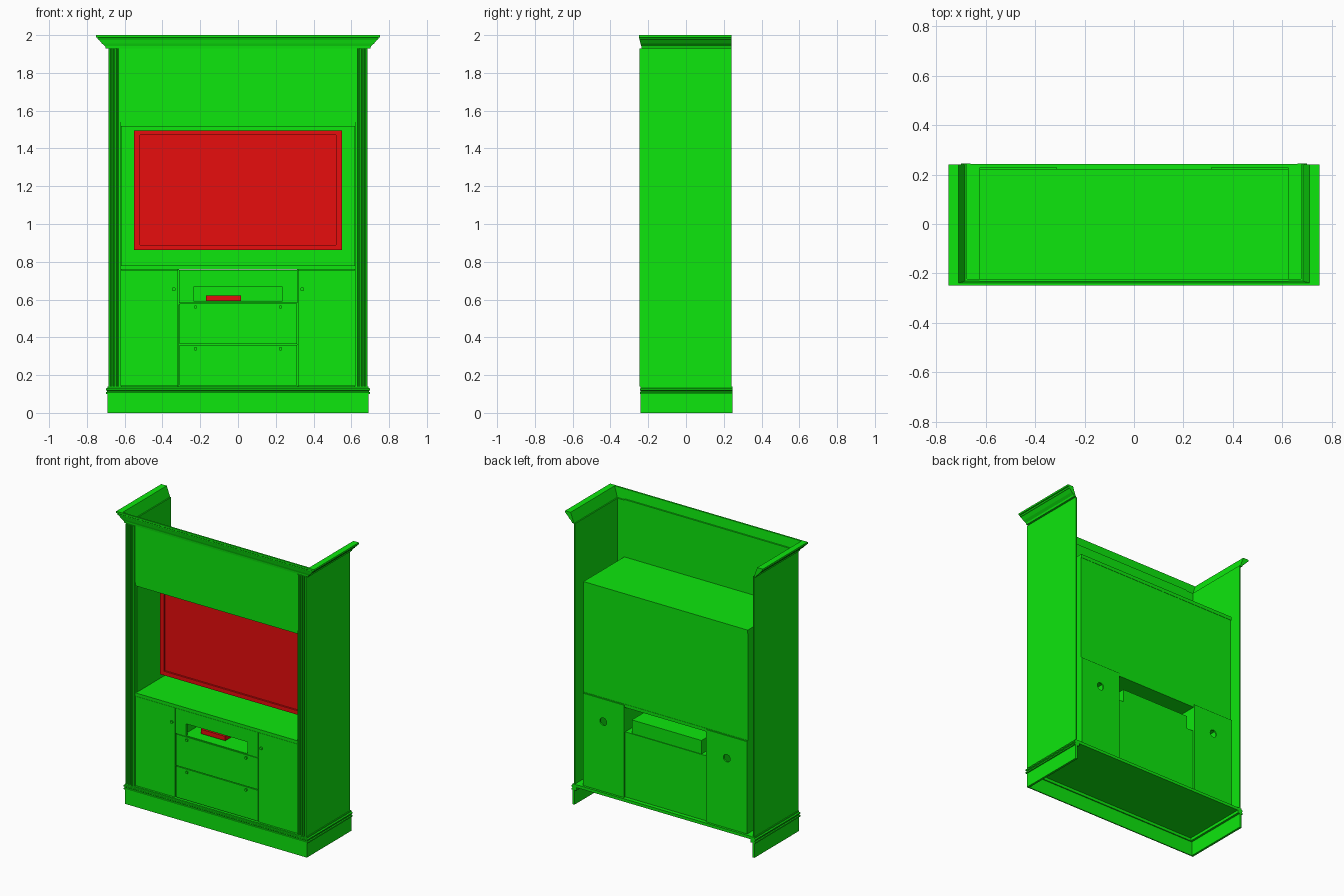
import bpy, bmesh, math
from mathutils import Matrix

cube = bpy.data.objects.get("Cube")
if cube:
    bpy.data.objects.remove(cube, do_unlink=True)


def material(name, color):
    m = bpy.data.materials.new(name)
    m.use_nodes = True
    m.diffuse_color = color
    m.node_tree.nodes["Principled BSDF"].inputs["Base Color"].default_value = color
    return m


GREEN = material("bright green", (0.004, 0.8, 0.004, 1))
RED = material("bright red", (0.8, 0.004, 0.004, 1))


def finish(name, bm, mat):
    bmesh.ops.recalc_face_normals(bm, faces=bm.faces[:])
    mesh = bpy.data.meshes.new(name)
    bm.to_mesh(mesh)
    bm.free()
    mesh.materials.append(mat)
    ob = bpy.data.objects.new(name, mesh)
    bpy.context.collection.objects.link(ob)
    return ob


def box(name, x, y, z, mat=GREEN):
    """Box from (min, max) pairs on each axis."""
    bm = bmesh.new()
    bmesh.ops.create_cube(bm, size=1)
    for v in bm.verts:
        for i, (lo, hi) in enumerate((x, y, z)):
            v.co[i] = lo if v.co[i] < 0 else hi
    return finish(name, bm, mat)


def frame(name, xr, zr, y, border, mat=GREEN):
    """Four bars around a rectangular opening; border = (side, bottom, top)."""
    side, low, high = border
    inner = (zr[0] + low, zr[1] - high)
    box(name + "_left", (xr[1] - side, xr[1]), y, inner, mat)
    box(name + "_right", (xr[0], xr[0] + side), y, inner, mat)
    box(name + "_bottom", xr, y, (zr[0], inner[0]), mat)
    box(name + "_top", xr, y, (inner[1], zr[1]), mat)


def disc(name, x, y, z, radius, depth):
    """Cylinder lying along y."""
    bm = bmesh.new()
    turn = Matrix.Translation((x, y, z)) @ Matrix.Rotation(math.pi / 2, 4, 'X')
    bmesh.ops.create_cone(bm, cap_ends=True, segments=20, radius1=radius,
                          radius2=radius, depth=depth, matrix=turn)
    return finish(name, bm, GREEN)


def moulding(name, profile, half, front, back, front_scale):
    """Sweep a closed (offset, z) profile around the front and both sides."""
    bm = bmesh.new()
    rows = []
    for off, z in profile:
        x, y = half + off, front - off * front_scale
        rows.append([bm.verts.new(p) for p in
                     ((-x, back, z), (-x, y, z), (x, y, z), (x, back, z))])
    for a, b in zip(rows, rows[1:] + rows[:1]):
        for i in range(3):
            bm.faces.new((a[i], a[i + 1], b[i + 1], b[i]))
    for end in (0, 3):
        bm.faces.new([r[end] for r in rows])
    return finish(name, bm, GREEN)


def pilaster(name, side):
    """Fluted front post, extruded upwards."""
    outline = [(0.62, -0.222), (0.62, -0.24), (0.632, -0.24)]
    for x in (0.632, 0.652, 0.668):
        outline += [(x, -0.245), (x + 0.003, -0.237),
                    (x + 0.007, -0.237), (x + 0.01, -0.245)]
    outline += [(0.685, -0.245), (0.685, -0.222)]
    bm = bmesh.new()
    face = bm.faces.new([bm.verts.new((side * x, y, 0.14)) for x, y in outline])
    ext = bmesh.ops.extrude_face_region(bm, geom=[face])
    for v in ext["geom"]:
        if isinstance(v, bmesh.types.BMVert):
            v.co.z = 1.93
    return finish(name, bm, GREEN)


# Base: plinth, ribbed moulding and floor
moulding("plinth", [(0, 0), (0, 0.1), (-0.015, 0.1), (-0.015, 0)],
         0.692, -0.24, 0.245, 0.5)
moulding("base_moulding", [
    (-0.03, 0.1), (0.008, 0.1), (0.008, 0.109), (0.002, 0.112), (0.002, 0.117),
    (0.008, 0.12), (0.008, 0.128), (0, 0.132), (0, 0.14), (-0.03, 0.14)],
    0.692, -0.24, 0.245, 0.5)
box("base_floor", (-0.68, 0.68), (-0.23, 0.243), (0.12, 0.14))

# Crown
moulding("crown", [
    (-0.005, 1.93), (0.01, 1.93), (0.014, 1.942), (0.03, 1.955), (0.046, 1.975),
    (0.052, 1.977), (0.055, 1.986), (0.062, 1.988), (0.062, 2.0), (0.02, 2.0)],
    0.69, -0.233, 0.24, 0.27)

# Sides and fluted posts
for side, label in ((1, "left"), (-1, "right")):
    span = sorted((side * 0.677, side * 0.686))
    box(label + "_side_panel", span, (-0.243, 0.24), (0.14, 1.93))
    pilaster(label + "_post", side)

# Header and open upper bay
box("header_panel", (-0.625, 0.625), (-0.235, -0.222), (1.54, 1.935))
box("bay_top", (-0.625, 0.625), (-0.23, 0.222), (1.515, 1.54))
box("bay_floor", (-0.625, 0.625), (-0.232, 0.222), (0.758, 0.78))
box("bay_back", (-0.625, 0.625), (0.21, 0.22), (0.78, 1.515))

# Television with raised bezel
box("screen", (-0.52, 0.52), (-0.05, 0.0), (0.89, 1.47), RED)
frame("screen_bezel", (-0.55, 0.55), (0.862, 1.495), (-0.062, 0.0),
      (0.03, 0.028, 0.025), RED)

# Lower side cupboards
for side, label in ((1, "left"), (-1, "right")):
    def span(a, b):
        return sorted((side * a, side * b))
    box(label + "_bay_wall", span(0.615, 0.625), (-0.222, 0.22), (0.14, 1.54))
    box(label + "_divider", span(0.312, 0.322), (-0.215, 0.22), (0.14, 0.76))
    box(label + "_door", span(0.317, 0.619), (-0.232, -0.215), (0.143, 0.757))
    back = box(label + "_cupboard_back", span(0.312, 0.625), (0.218, 0.228), (0.14, 0.775))
    cutter = disc(label + "_cable_hole_cutter", side * 0.47, 0.223, 0.62, 0.026, 0.06)
    cutter.hide_render = True
    cutter.hide_set(True)
    mod = back.modifiers.new("cable hole", 'BOOLEAN')
    mod.operation = 'DIFFERENCE'
    mod.object = cutter
    mod.solver = 'EXACT'
    disc(label + "_door_knob", side * 0.34, -0.235, 0.655, 0.01, 0.012)

# Centre drawers
for label, low, high in (("lower", 0.146, 0.359), ("upper", 0.364, 0.58)):
    box(label + "_drawer", (-0.309, 0.313), (-0.232, -0.215), (low, high))
    for side in (1, -1):
        disc(label + "_drawer_knob", side * 0.225, -0.235, high - 0.02, 0.009, 0.012)
box("drawer_back", (-0.312, 0.312), (0.205, 0.215), (0.14, 0.585))

# Media compartment: face frame, box and player
frame("media_front", (-0.312, 0.314), (0.583, 0.757), (-0.232, -0.215),
      (0.08, 0.006, 0.087))
box("media_floor", (-0.312, 0.312), (-0.215, 0.215), (0.575, 0.587))
box("media_top", (-0.265, 0.265), (-0.215, 0.21), (0.67, 0.68))
box("media_back", (-0.265, 0.265), (0.2, 0.21), (0.587, 0.67))
for side, label in ((1, "left"), (-1, "right")):
    box("media_wall_" + label, sorted((side * 0.255, side * 0.265)),
        (-0.215, 0.2), (0.587, 0.67))
box("media_player", (-0.17, 0.015), (-0.16, -0.05), (0.592, 0.622), RED)
